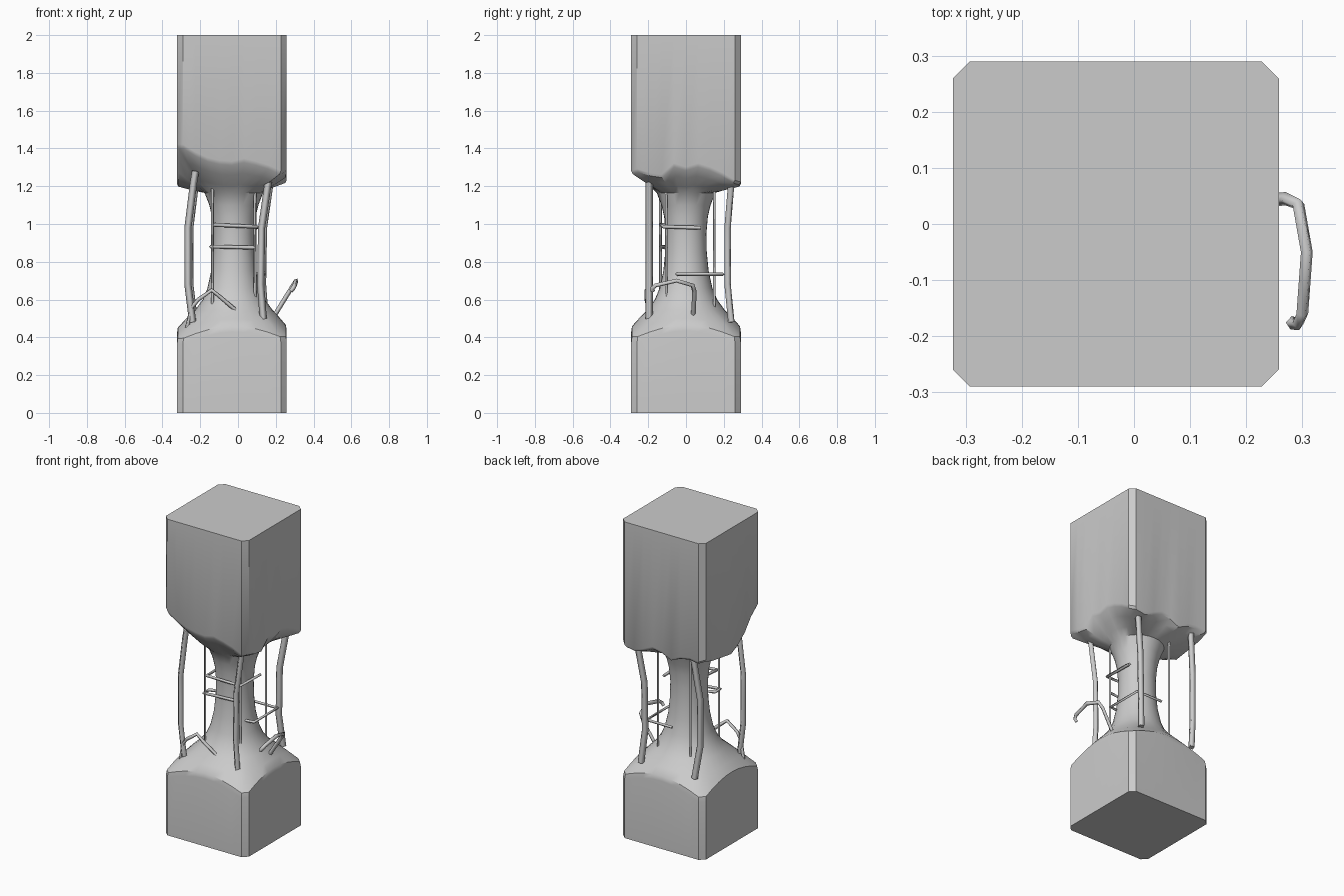
import bpy, bmesh
from mathutils import Vector

if "Cube" in bpy.data.objects:
    bpy.data.objects.remove(bpy.data.objects["Cube"])

X0, X1, Y, CH = -0.323, 0.258, 0.29, 0.031   # block extents and corner chamfer
CENTRE = Vector((-0.022, 0.0))               # axis of the eroded neck

# Broken upper edge height along each face, counter-clockwise from front left
SIDES = [
    ((X0 + CH, -Y), (X1 - CH, -Y), (1.41, 1.37, 1.34, 1.325, 1.32, 1.335, 1.32, 1.30, 1.27)),
    ((X1, -Y + CH), (X1, Y - CH), (1.28, 1.26, 1.25, 1.31, 1.29, 1.31, 1.29, 1.26, 1.22)),
    ((X1 - CH, Y), (X0 + CH, Y), (1.21, 1.20, 1.22, 1.25, 1.24, 1.21, 1.24, 1.25, 1.24)),
    ((X0, Y - CH), (X0, -Y + CH), (1.25, 1.23, 1.22, 1.21, 1.20, 1.23, 1.28, 1.36, 1.41)),
]
# Round part of the neck: radius, height
NECK = [(0.205, 0.545), (0.165, 0.60), (0.14, 0.66), (0.12, 0.75), (0.11, 0.85),
        (0.108, 0.95), (0.116, 1.04), (0.13, 1.10), (0.155, 1.165)]


def shade(obj, angle):
    bpy.ops.object.select_all(action='DESELECT')
    obj.select_set(True)
    bpy.context.view_layer.objects.active = obj
    bpy.ops.object.shade_smooth_by_angle(angle=angle)


# Column: square blocks blending into the round neck
def build_column():
    bm = bmesh.new()
    strips = []
    for a, b, heights in SIDES:
        a, b = Vector(a), Vector(b)
        for i, top in enumerate(heights):
            p = a.lerp(b, i / (len(heights) - 1)) - CENTRE
            r, d = p.length, p.normalized()
            low = 0.455 - (r - 0.28) * 0.6
            prof = [(r, 0), (r, low - 0.02), (r * 0.985, low + 0.01),
                    (r + (0.205 - r) * 0.45, low + (0.545 - low) * 0.5)]
            prof += NECK
            prof += [(0.155 + (r - 0.155) * t, 1.165 + (top - 1.165) * t ** 1.15)
                     for t in (0.3, 0.65, 0.95)]
            prof += [(r, top + 0.012), (r, 2.0)]
            strips.append([bm.verts.new((CENTRE.x + d.x * q, d.y * q, z)) for q, z in prof])
    for s, t in zip(strips, strips[1:] + strips[:1]):
        for k in range(len(s) - 1):
            bm.faces.new((s[k], t[k], t[k + 1], s[k + 1]))
    bm.faces.new([s[-1] for s in strips])
    bm.faces.new([s[0] for s in reversed(strips)])
    bmesh.ops.recalc_face_normals(bm, faces=bm.faces)
    me = bpy.data.meshes.new("column")
    bm.to_mesh(me)
    bm.free()
    obj = bpy.data.objects.new("column", me)
    bpy.context.collection.objects.link(obj)
    shade(obj, 0.6)


# Four-sided steel bar along a path
def bar(name, points, radius):
    cu = bpy.data.curves.new(name, 'CURVE')
    cu.dimensions = '3D'
    cu.bevel_depth = radius
    cu.bevel_resolution = 0
    cu.use_fill_caps = True
    sp = cu.splines.new('POLY')
    sp.points.add(len(points) - 1)
    for sp_pt, p in zip(sp.points, points):
        sp_pt.co = (*p, 1)
    obj = bpy.data.objects.new(name, cu)
    bpy.context.collection.objects.link(obj)
    bpy.ops.object.select_all(action='DESELECT')
    obj.select_set(True)
    bpy.context.view_layer.objects.active = obj
    bpy.ops.object.convert(target='MESH')
    bpy.context.object.data.shade_flat()


build_column()

# Thick bowed corner bars
LEVELS = (1.28, 1.22, 0.98, 0.68, 0.48)
LEFT = (-0.225, -0.235, -0.265, -0.265, -0.24)
RIGHT = (0.17, 0.16, 0.125, 0.12, 0.135)
FRONT = (-0.195,) * 5
BACK = (0.245, 0.24, 0.22, 0.22, 0.24)
for sx, xs in (("left", LEFT), ("right", RIGHT)):
    for sy, ys in (("front", FRONT), ("back", BACK)):
        shift = 0.012 if sy == "back" else 0
        bar(f"{sy}_{sx}_thick_bar",
            [(x + shift, y, z) for x, y, z in zip(xs, ys, LEVELS)], 0.019)

# Thin straight inner bars
for i, (x, y) in enumerate(((-0.135, -0.135), (0.09, -0.105), (0.09, 0.15), (-0.135, 0.15))):
    bar(f"thin_bar_{i + 1}", [(x, y, 1.24), (x, y, 0.56)], 0.007)

# Broken horizontal ties around the neck
bar("upper_tie", [(-0.12, -0.04, 1.0), (-0.125, -0.135, 0.995), (0.1, -0.12, 0.985),
                  (0.1, 0.08, 0.98)], 0.01)
bar("middle_tie", [(-0.11, -0.07, 0.88), (-0.145, -0.085, 0.88), (-0.145, -0.135, 0.88),
                   (0.085, -0.105, 0.875)], 0.01)
bar("lower_tie", [(0.08, -0.05, 0.735), (0.14, -0.04, 0.735), (0.14, 0.195, 0.735),
                  (-0.04, 0.195, 0.735)], 0.009)

# Bent loose ties on the lower block
bar("front_loose_tie", [(-0.27, -0.19, 0.45), (-0.245, -0.2, 0.56), (-0.21, -0.21, 0.60),
                        (-0.14, -0.21, 0.65), (-0.09, -0.21, 0.61), (0.01, -0.19, 0.525)], 0.011)
bar("right_loose_tie", [(0.19, 0.038, 0.51), (0.27, 0.045, 0.64), (0.293, 0.035, 0.675),
                        (0.308, -0.05, 0.70), (0.30, -0.16, 0.675), (0.292, -0.178, 0.66),
                        (0.28, -0.176, 0.645)], 0.012)
